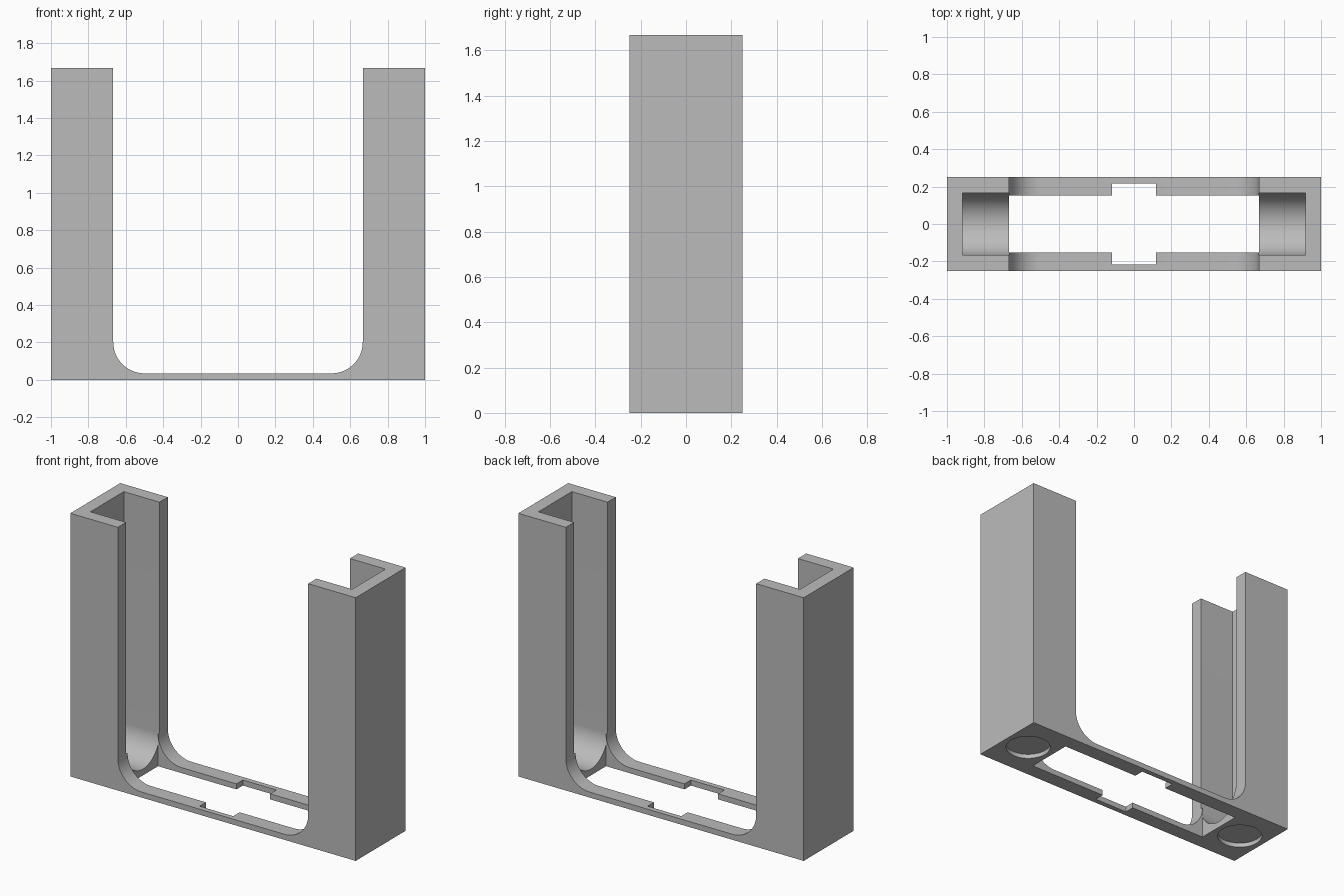
import bpy
import bmesh
from math import cos, sin, pi
from mathutils import Vector

old = bpy.data.objects.get("Cube")
if old:
    bpy.data.objects.remove(old, do_unlink=True)

# Key sizes
HEIGHT = 1.667
HALF_DEPTH = 0.25
POST_IN = 0.667      # inner face of each post
FILLET = 0.167
RAIL_TOP = 0.035
RAIL_IN = 0.153      # inner face of each rail
SLOT = 0.167         # half width and floor radius of the post channel
FLOOR = 0.04

grey = bpy.data.materials.new("plain grey")
grey.use_nodes = True
colour = (0.5, 0.5, 0.5, 1)
grey.diffuse_color = colour
grey.node_tree.nodes["Principled BSDF"].inputs["Base Color"].default_value = colour


def prism(name, points, offset):
    """Closed profile of 3D points, extruded along an offset."""
    bm = bmesh.new()
    face = bm.faces.new([bm.verts.new(p) for p in points])
    result = bmesh.ops.extrude_face_region(bm, geom=[face])
    moved = [v for v in result["geom"] if isinstance(v, bmesh.types.BMVert)]
    bmesh.ops.translate(bm, verts=moved, vec=Vector(offset))
    bmesh.ops.recalc_face_normals(bm, faces=bm.faces)
    mesh = bpy.data.meshes.new(name)
    bm.to_mesh(mesh)
    bm.free()
    obj = bpy.data.objects.new(name, mesh)
    bpy.context.collection.objects.link(obj)
    mesh.materials.append(grey)
    return obj


def box(name, x0, x1, y0, y1, z0, z1):
    base = [(x0, y0, z0), (x1, y0, z0), (x1, y1, z0), (x0, y1, z0)]
    return prism(name, base, (0, 0, z1 - z0))


def arc(cx, cy, r, a0, a1, n):
    steps = [a0 + (a1 - a0) * i / n for i in range(n + 1)]
    return [(cx + r * cos(a), cy + r * sin(a)) for a in steps]


def cut(obj, cutter):
    """Subtract the cutter, then remove it."""
    mod = obj.modifiers.new("cut", "BOOLEAN")
    mod.operation = "DIFFERENCE"
    mod.solver = "EXACT"
    mod.object = cutter
    cutter.hide_render = True
    bpy.context.view_layer.objects.active = obj
    bpy.ops.object.modifier_apply(modifier=mod.name)
    bpy.data.objects.remove(cutter, do_unlink=True)


parts = []

# Posts: channel open inwards with a rounded floor, round recess underneath
for side, label in ((1, "left"), (-1, "right")):
    post = box(label + "_post", *sorted((side * POST_IN, side)),
               -HALF_DEPTH, HALF_DEPTH, 0, HEIGHT)
    trough = arc(0, FLOOR + SLOT, SLOT, pi, 2 * pi, 48)
    outline = [(-SLOT, 2)] + trough + [(SLOT, 2)]
    cut(post, prism("channel_cutter", [(side * 0.5, y, z) for y, z in outline],
                    (side * 0.417, 0, 0)))
    disc = arc(side * 0.833, 0, 0.133, 0, 2 * pi, 64)[:-1]
    cut(post, prism("recess_cutter", [(x, y, -0.1) for x, y in disc], (0, 0, 0.128)))
    parts.append(post)

# Rails: thin bars that sweep up into the posts, notched at the middle
centre_x, centre_z = POST_IN - FILLET, RAIL_TOP + FILLET
curve = arc(centre_x, centre_z, FILLET, 0, -pi / 2, 20)
rail_top = curve + [(-x, z) for x, z in reversed(curve)]
rail_outline = [(-POST_IN, 0), (POST_IN, 0)] + rail_top
for side, label in ((-1, "front"), (1, "back")):
    rail = prism(label + "_rail", [(x, side * RAIL_IN, z) for x, z in rail_outline],
                 (0, side * (HALF_DEPTH - RAIL_IN), 0))
    cut(rail, box("notch_cutter", -0.118, 0.118,
                  *sorted((side * 0.1, side * 0.217)), -0.1, 0.1))
    parts.append(rail)

# Smooth the curved surfaces, keep corners crisp
bpy.ops.object.select_all(action="DESELECT")
for part in parts:
    part.select_set(True)
bpy.context.view_layer.objects.active = parts[0]
bpy.ops.object.shade_smooth_by_angle(angle=pi / 6)
